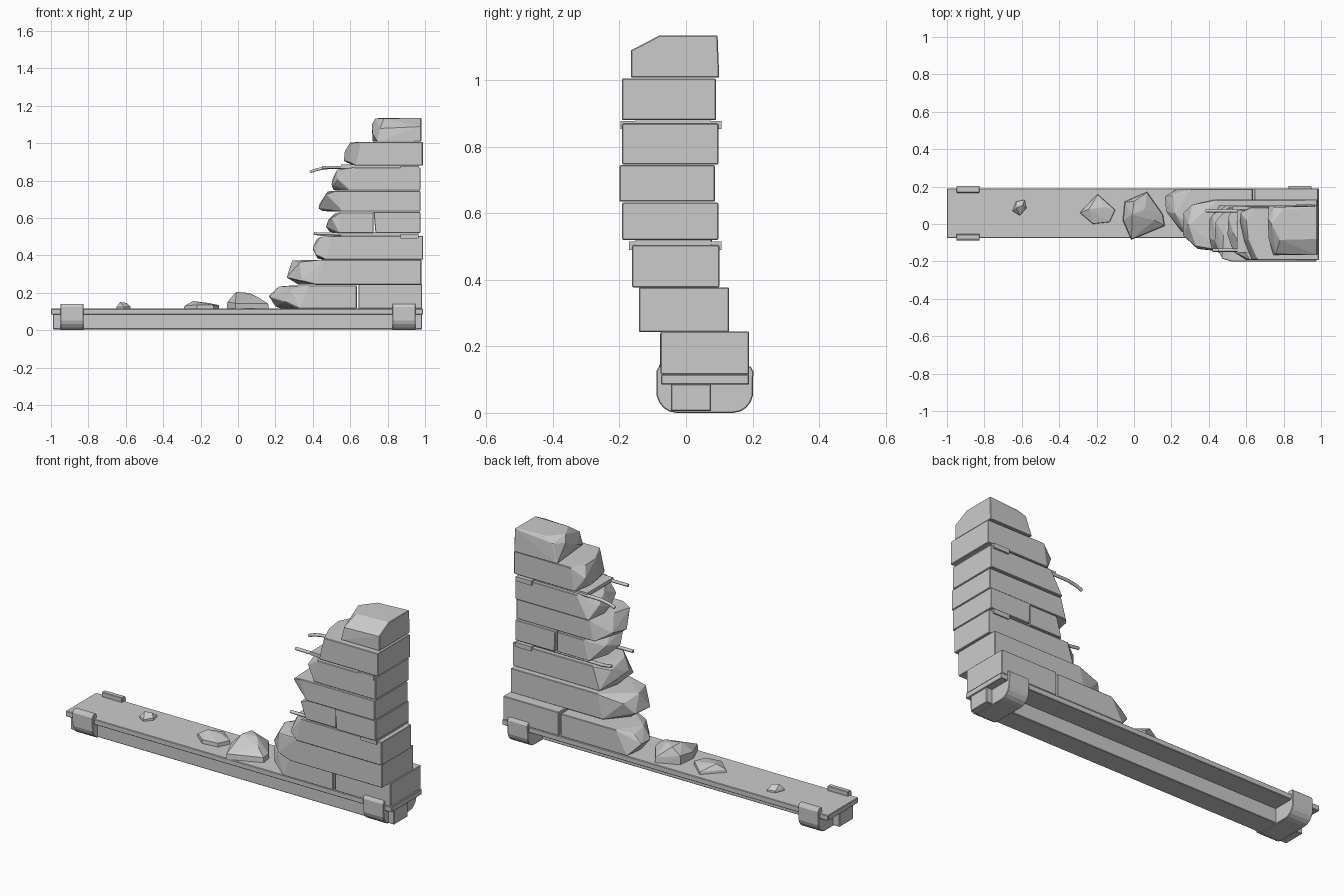
import bpy, bmesh, math, random
from mathutils import Vector

random.seed(4)


def finish(name, bm, bevel=0.0):
    bmesh.ops.recalc_face_normals(bm, faces=bm.faces[:])
    me = bpy.data.meshes.new(name)
    bm.to_mesh(me)
    bm.free()
    ob = bpy.data.objects.new(name, me)
    bpy.context.collection.objects.link(ob)
    if bevel:
        m = ob.modifiers.new("Bevel", 'BEVEL')
        m.width = bevel
        m.segments = 1
        m.limit_method = 'ANGLE'
        m.angle_limit = math.radians(40)
    return ob


def hull(name, pts, bevel=0.0):
    bm = bmesh.new()
    for p in pts:
        bm.verts.new(p)
    r = bmesh.ops.convex_hull(bm, input=bm.verts[:])
    junk = {g for g in r["geom_interior"] + r["geom_unused"] if isinstance(g, bmesh.types.BMVert)}
    bmesh.ops.delete(bm, geom=list(junk), context='VERTS')
    bmesh.ops.dissolve_limit(bm, angle_limit=0.02, verts=bm.verts[:], edges=bm.edges[:])
    return finish(name, bm, bevel)


def box(name, x, y, z, bevel=0.003):
    return hull(name, [(a, b, c) for a in x for b in y for c in z], bevel)


def extrude_yz(name, profile, x0, x1, bevel=0.003):
    bm = bmesh.new()
    f = bm.faces.new([bm.verts.new((x0, y, z)) for y, z in profile])
    r = bmesh.ops.extrude_face_region(bm, geom=[f])
    bmesh.ops.translate(bm, vec=(x1 - x0, 0, 0),
                        verts=[v for v in r["geom"] if isinstance(v, bmesh.types.BMVert)])
    return finish(name, bm, bevel)


def broken_block(name, x1, y, z, corners, tips):
    """Stone with a square right end; corners = left x at front-bottom, front-top,
    back-bottom, back-top; tips = broken points (x, y fraction, z fraction)."""
    pts = [(x1, b, c) for b in y for c in z]
    pts += [(cx, b, c) for cx, (b, c) in zip(corners, [(b, c) for b in y for c in z])]
    for tx, fy, fz in tips:
        pts.append((tx, y[0] + fy * (y[1] - y[0]), z[0] + fz * (z[1] - z[0])))
    return hull(name, pts, 0.003)


# Base ledge and the beam under its front half
box("base_slab", (-1.0, 0.99), (-0.075, 0.19), (0.085, 0.115))
box("base_beam", (-0.99, 0.985), (-0.045, 0.075), (0.005, 0.087))

# End clamps: rounded cradle with lips hooked over the slab
cy, hw, r = 0.0565, 0.146, 0.06
half = [(hw - r + r * math.sin(a), 0.005 + r - r * math.cos(a) * 1.08)
        for a in [math.radians(t) for t in (0, 20, 40, 60, 78)]]
half += [(hw, 0.125), (hw - 0.008, 0.14), (hw - 0.035, 0.14), (hw - 0.035, 0.114)]
clamp = [(cy + a, b) for a, b in half] + [(cy - a, b) for a, b in reversed(half)]
for side, x in (("left", -0.95), ("right", 0.825)):
    extrude_yz("clamp_" + side, clamp, x, x + 0.125)

# Stone courses from bottom to top
broken_block("course_1_right", 0.985, (-0.076, 0.19), (0.115, 0.245), (0.645, 0.645, 0.645, 0.645), [])
broken_block("course_1_left", 0.635, (-0.078, 0.188), (0.115, 0.24), (0.33, 0.38, 0.23, 0.30),
             [(0.17, 0.55, 0.5), (0.165, 0.85, 0.55), (0.20, 0.7, 0.1), (0.22, 0.5, 0.95),
              (0.21, 0.85, 0.88), (0.25, 0.15, 0.3), (0.28, 0.1, 0.8)])
broken_block("course_2", 0.98, (-0.142, 0.13), (0.243, 0.377), (0.42, 0.46, 0.42, 0.45),
             [(0.26, 0.3, 0.3), (0.265, 0.75, 0.35), (0.29, 0.5, 0.97), (0.33, 0.08, 0.9),
              (0.34, 0.03, 0.15), (0.31, 0.9, 0.8), (0.32, 0.6, 0.02)])
broken_block("course_3", 0.99, (-0.162, 0.10), (0.377, 0.505), (0.47, 0.50, 0.46, 0.50),
             [(0.40, 0.35, 0.5), (0.40, 0.7, 0.45), (0.415, 0.1, 0.2), (0.44, 0.25, 0.95),
              (0.42, 0.8, 0.85), (0.425, 0.6, 0.05)])
broken_block("course_4_right", 0.975, (-0.192, 0.097), (0.52, 0.633), (0.735, 0.725, 0.735, 0.73), [])
broken_block("course_4_left", 0.725, (-0.18, 0.09), (0.52, 0.63), (0.54, 0.55, 0.53, 0.56),
             [(0.47, 0.3, 0.3), (0.48, 0.7, 0.6), (0.50, 0.05, 0.75), (0.49, 0.6, 0.05),
              (0.52, 0.3, 0.97)])
broken_block("course_5", 0.975, (-0.20, 0.087), (0.635, 0.745), (0.56, 0.52, 0.50, 0.53),
             [(0.43, 0.35, 0.15), (0.435, 0.75, 0.35), (0.47, 0.05, 0.85), (0.48, 0.5, 0.98),
              (0.45, 0.5, 0.02)])
broken_block("course_6", 0.975, (-0.192, 0.097), (0.747, 0.87), (0.60, 0.62, 0.53, 0.60),
             [(0.50, 0.45, 0.25), (0.505, 0.8, 0.5), (0.53, 0.15, 0.5), (0.53, 0.5, 0.9),
              (0.51, 0.6, 0.02)])
broken_block("course_7", 0.988, (-0.192, 0.09), (0.88, 1.006), (0.63, 0.66, 0.62, 0.64),
             [(0.565, 0.75, 0.2), (0.57, 0.9, 0.6), (0.59, 0.35, 0.15), (0.61, 0.4, 0.95),
              (0.60, 0.75, 0.98)])

# Top stone with its front upper edge knocked off
hull("course_8", [(0.98, -0.166, 1.009), (0.98, 0.10, 1.009), (0.98, 0.095, 1.135), (0.98, -0.08, 1.135),
                  (0.98, -0.166, 1.09), (0.745, -0.166, 1.009), (0.76, -0.16, 1.08), (0.72, 0.098, 1.009),
                  (0.75, 0.09, 1.11), (0.72, -0.08, 1.05), (0.715, 0.03, 1.10), (0.735, 0.0, 1.133),
                  (0.78, -0.085, 1.132), (0.80, 0.08, 1.135)], 0.003)


def rod(name, pts, radius=0.0085):
    cu = bpy.data.curves.new(name, 'CURVE')
    cu.dimensions = '3D'
    cu.bevel_depth = radius
    cu.bevel_resolution = 1
    cu.use_fill_caps = True
    s = cu.splines.new('POLY')
    s.points.add(len(pts) - 1)
    for p, c in zip(s.points, pts):
        p.co = (*c, 1)
    ob = bpy.data.objects.new(name, cu)
    bpy.context.collection.objects.link(ob)


# Mortar joints with reinforcing rods and folded tie plates
for lvl, z, front in (("lower", 0.512, -0.172), ("upper", 0.875, -0.197)):
    box("joint_" + lvl, (0.55, 0.965), (-0.152, 0.075), (z - 0.009, z + 0.010), 0)
    bk = 0.107
    tie = [(front, z - 0.022), (front + 0.012, z - 0.022), (front + 0.012, z - 0.005),
           (bk - 0.012, z - 0.005), (bk - 0.012, z - 0.022), (bk, z - 0.022),
           (bk, z + 0.003), (front, z + 0.003)]
    extrude_yz("tie_plate_" + lvl, tie, 0.87, 0.965, 0)
rod("rod_lower_front", [(0.42, -0.14, 0.516), (0.9, -0.14, 0.512)])
rod("rod_lower_back", [(0.405, 0.07, 0.518), (0.46, 0.07, 0.51), (0.9, 0.07, 0.512)])
rod("rod_upper_front", [(0.45, -0.14, 0.872), (0.9, -0.14, 0.872)])
rod("rod_upper_back", [(0.385, 0.07, 0.846), (0.42, 0.07, 0.859), (0.47, 0.07, 0.868), (0.9, 0.07, 0.872)])


# Fallen rubble lying on the slab
def rubble(name, outline, top, peaks):
    pts = [(x, y, 0.114) for x, y in outline]
    c = sum((Vector(p) for p in pts), Vector()) / len(pts)
    pts += [(c.x + (p[0] - c.x) * 0.97, c.y + (p[1] - c.y) * 0.97,
             0.114 + (top - 0.114) * random.uniform(0.25, 0.55)) for p in pts]
    return hull(name, pts + [(x, y, top - d) for x, y, d in peaks], 0.0)


rubble("rubble_small", [(-0.65, 0.07), (-0.61, 0.045), (-0.575, 0.085), (-0.585, 0.13), (-0.63, 0.12)],
       0.15, [(-0.63, 0.085, 0), (-0.595, 0.10, 0.004)])
rubble("rubble_medium", [(-0.29, 0.06), (-0.22, 0.0), (-0.13, 0.01), (-0.10, 0.075), (-0.195, 0.16)],
       0.156, [(-0.24, 0.08, 0), (-0.16, 0.09, 0.01)])
rubble("rubble_large", [(-0.06, 0.02), (-0.015, -0.085), (0.165, -0.01), (0.155, 0.05), (0.07, 0.172),
                        (-0.05, 0.12)],
       0.205, [(-0.01, 0.05, 0), (0.0, 0.12, 0.004), (0.06, 0.08, 0.006), (0.11, 0.02, 0.03)])
